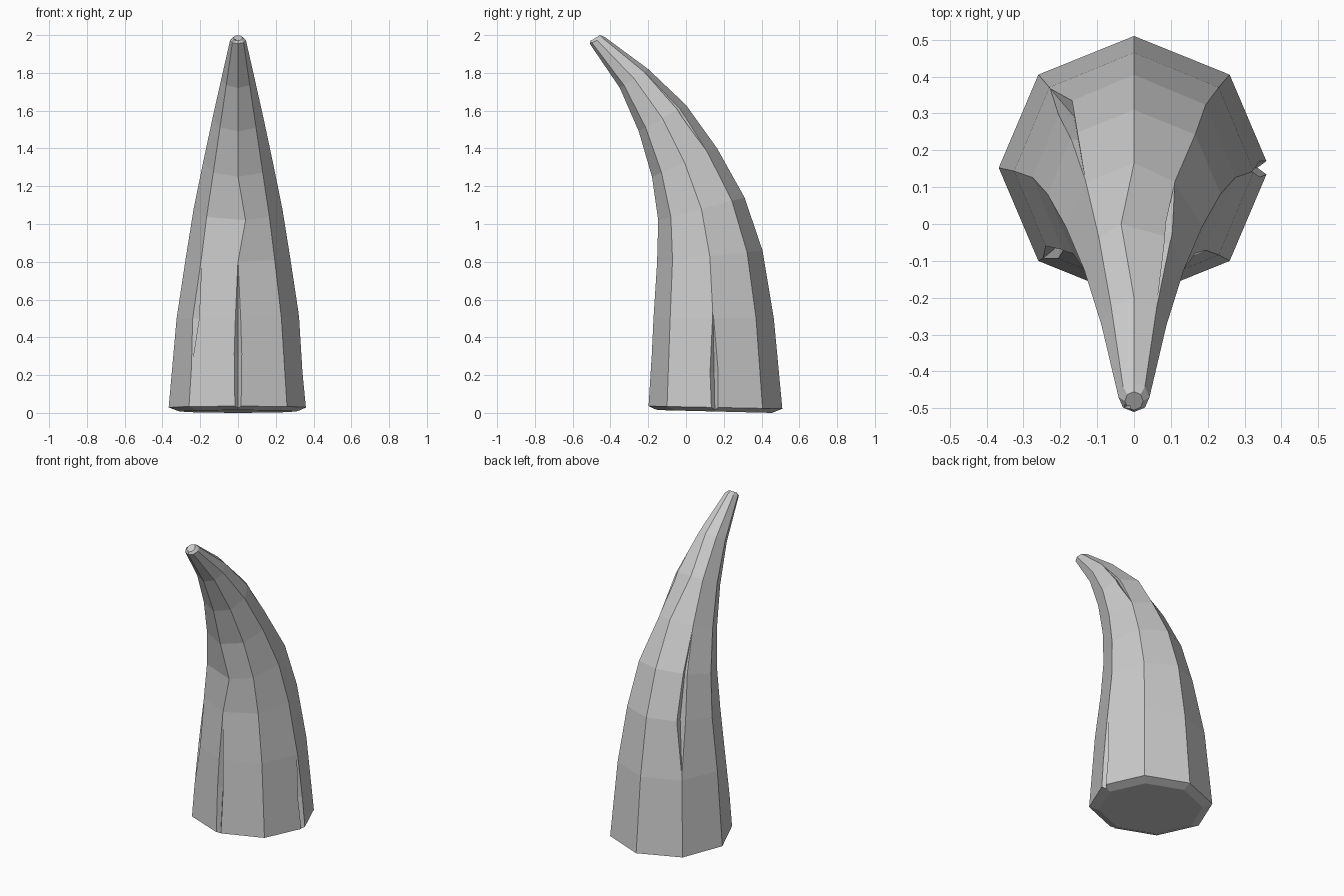
import bpy, bmesh, math
from mathutils import Vector

cube = bpy.data.objects.get("Cube")
if cube:
    bpy.data.objects.remove(cube, do_unlink=True)

grey = bpy.data.materials.new("horn grey")
grey.use_nodes = True
grey.diffuse_color = (0.6, 0.6, 0.6, 1)
grey.node_tree.nodes["Principled BSDF"].inputs["Base Color"].default_value = (0.6, 0.6, 0.6, 1)


def loft(name, rings):
    """Skin a list of closed rings and cap both ends."""
    bm = bmesh.new()
    loops = [[bm.verts.new(p) for p in ring] for ring in rings]
    n = len(loops[0])
    for a, b in zip(loops, loops[1:]):
        for k in range(n):
            bm.faces.new((a[k], a[(k + 1) % n], b[(k + 1) % n], b[k]))
    bm.faces.new(loops[0][::-1])
    bm.faces.new(loops[-1])
    bmesh.ops.recalc_face_normals(bm, faces=bm.faces)
    mesh = bpy.data.meshes.new(name)
    bm.to_mesh(mesh)
    bm.free()
    mesh.materials.append(grey)
    obj = bpy.data.objects.new(name, mesh)
    bpy.context.collection.objects.link(obj)
    return obj


# Curved horn sections: front y, front z, back y, back z, half width
SECTIONS = [
    (-0.15, 0.015, 0.455, 0.0, 0.31),
    (-0.205, 0.036, 0.51, 0.022, 0.367),
    (-0.178, 0.50, 0.465, 0.50, 0.325),
    (-0.153, 0.80, 0.405, 0.86, 0.275),
    (-0.147, 1.02, 0.31, 1.14, 0.235),
    (-0.18, 1.25, 0.165, 1.40, 0.185),
    (-0.25, 1.49, 0.0, 1.63, 0.135),
    (-0.35, 1.72, -0.20, 1.82, 0.088),
    (-0.51, 1.955, -0.43, 1.99, 0.042),
    (-0.505, 1.97, -0.455, 2.0, 0.025),
]


def section(fy, fz, by, bz, half):
    mid = Vector((0, fy + by, fz + bz)) / 2
    axis = Vector((0, by - fy, bz - fz)) / 2
    angles = [k * math.tau / 8 for k in range(8)]
    return [mid + axis * math.sin(a) + Vector((half * math.cos(a), 0, 0)) for a in angles]


rings = [section(*s) for s in SECTIONS]
# Hand-carved wobble in the front and back ridges
rings[4][6].x += 0.04
rings[6][2].x -= 0.035
rings[5][1].x -= 0.02
horn = loft("horn", rings)


def edge_point(col, t):
    i = max(1, min(int(t), len(rings) - 2))
    return rings[i][col].lerp(rings[i + 1][col], t - i)


def crack(col, start, widest, end, width, depth, blunt=0.03):
    """Cut a tapering split along one ridge of the horn."""
    a = col * math.tau / 8
    out = Vector((math.cos(a), math.sin(a), 0))
    side = Vector((-out.y, out.x, 0))
    stops = sorted({start, widest, end, *[i for i in range(1, 9) if start < i < end]})
    cuts = []
    for t in stops:
        f = (t - start) / (widest - start) if t < widest else (end - t) / (end - widest)
        f = blunt + (1 - blunt) * f if t < widest else max(f, 0.03)
        p = edge_point(col, t)
        cuts.append([p + side * width * f, p + out * depth * f,
                     p - side * width * f, p - out * depth * f])
    cutter = loft("crack_cutter", cuts)
    cutter.hide_render = True
    mod = horn.modifiers.new("crack", "BOOLEAN")
    mod.operation = "DIFFERENCE"
    mod.solver = "EXACT"
    mod.object = cutter
    bpy.context.view_layer.objects.active = horn
    bpy.ops.object.modifier_apply(modifier=mod.name)
    bpy.data.objects.remove(cutter, do_unlink=True)


# Splits running up from the base
crack(0, 0.9, 1.4, 2.1, 0.028, 0.04, blunt=0.8)
crack(6, 0.9, 1.6, 3.0, 0.026, 0.035, blunt=0.8)
# Splits higher on the shaft
crack(5, 1.45, 2.0, 3.1, 0.032, 0.04)
crack(3, 2.1, 3.0, 4.9, 0.035, 0.045)
crack(1, 5.05, 5.8, 7.0, 0.016, 0.03)
# Nick in the tip
crack(5, 8.3, 8.9, 9.4, 0.012, 0.015)
